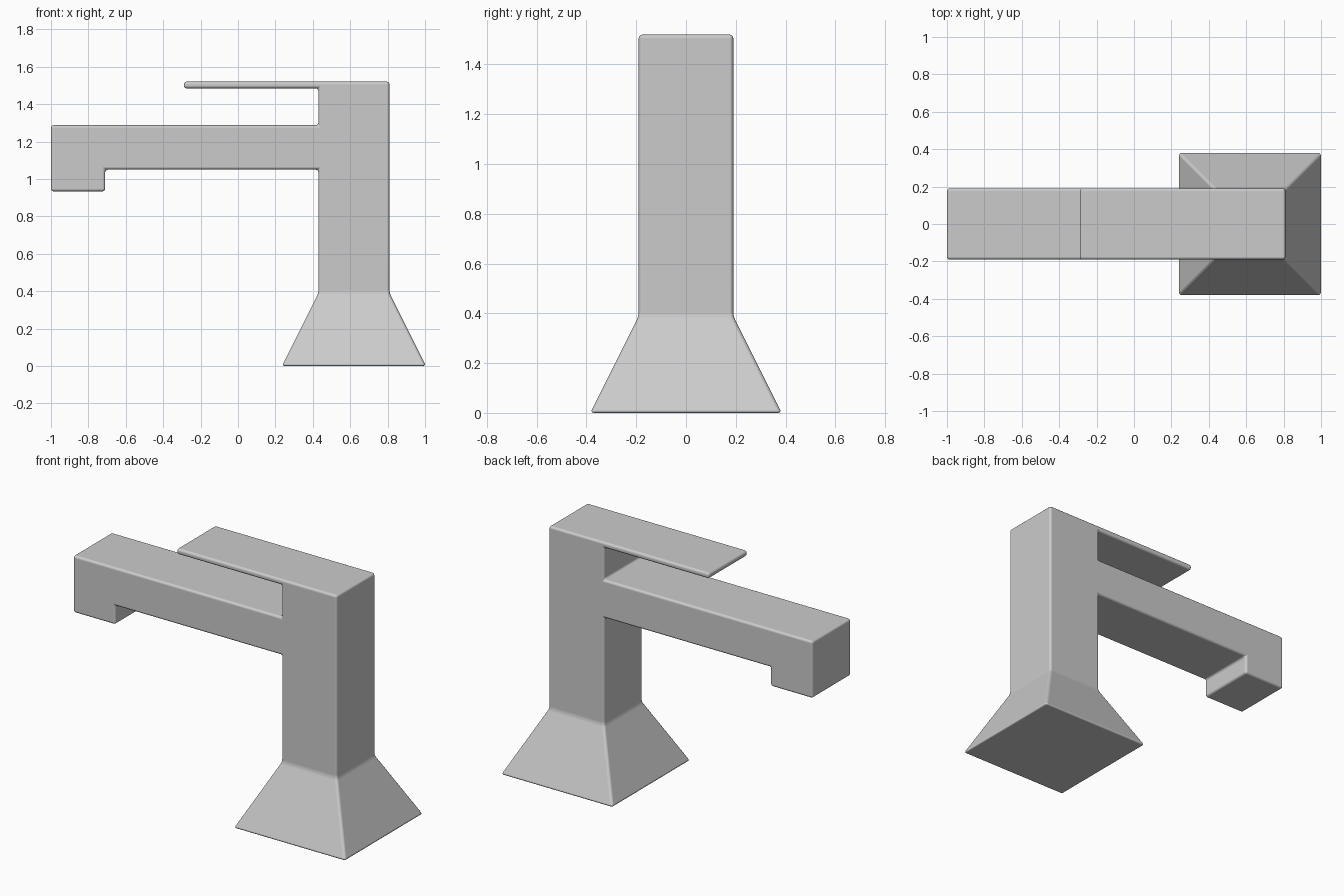
import bpy, bmesh
from mathutils import Vector

if "Cube" in bpy.data.objects:
    bpy.data.objects.remove(bpy.data.objects["Cube"])

HALF = 0.19          # half depth of column, spout and lever
CX = 0.62            # column centre
SPREAD = 0.385       # half width of the flared foot

# Side profile of column, lever and spout
profile = [(0.43, 0.39), (0.81, 0.39), (0.81, 1.52), (-0.29, 1.52),
           (-0.29, 1.484), (0.43, 1.484), (0.43, 1.287), (-1.0, 1.287),
           (-1.0, 0.933), (-0.71, 0.933), (-0.71, 1.05), (0.43, 1.05)]

bm = bmesh.new()
face = bm.faces.new([bm.verts.new((x, -HALF, z)) for x, z in profile])
ext = bmesh.ops.extrude_face_region(bm, geom=[face], use_keep_orig=True)
bmesh.ops.translate(bm, vec=(0, 2 * HALF, 0),
                    verts=[v for v in ext["geom"] if isinstance(v, bmesh.types.BMVert)])

# Flared foot: pull the column's bottom face down and widen it
bm.faces.ensure_lookup_table()
bottom = next(f for f in bm.faces if all(abs(v.co.z - 0.39) < 1e-4 for v in f.verts))
foot = bmesh.ops.extrude_discrete_faces(bm, faces=[bottom])["faces"][0]
for v in foot.verts:
    v.co = Vector((CX + (SPREAD if v.co.x > CX else -SPREAD),
                   SPREAD if v.co.y > 0 else -SPREAD, 0))
bmesh.ops.recalc_face_normals(bm, faces=bm.faces)

mesh = bpy.data.meshes.new("tap_body")
bm.to_mesh(mesh)
bm.free()
tap = bpy.data.objects.new("tap_body", mesh)
bpy.context.collection.objects.link(tap)

# Smooth shading with small rounded edges
for p in mesh.polygons:
    p.use_smooth = True
bevel = tap.modifiers.new("rounded_edges", "BEVEL")
bevel.width = 0.015
bevel.segments = 3
bevel.limit_method = 'ANGLE'
bevel.angle_limit = 0.3
bevel.harden_normals = True
